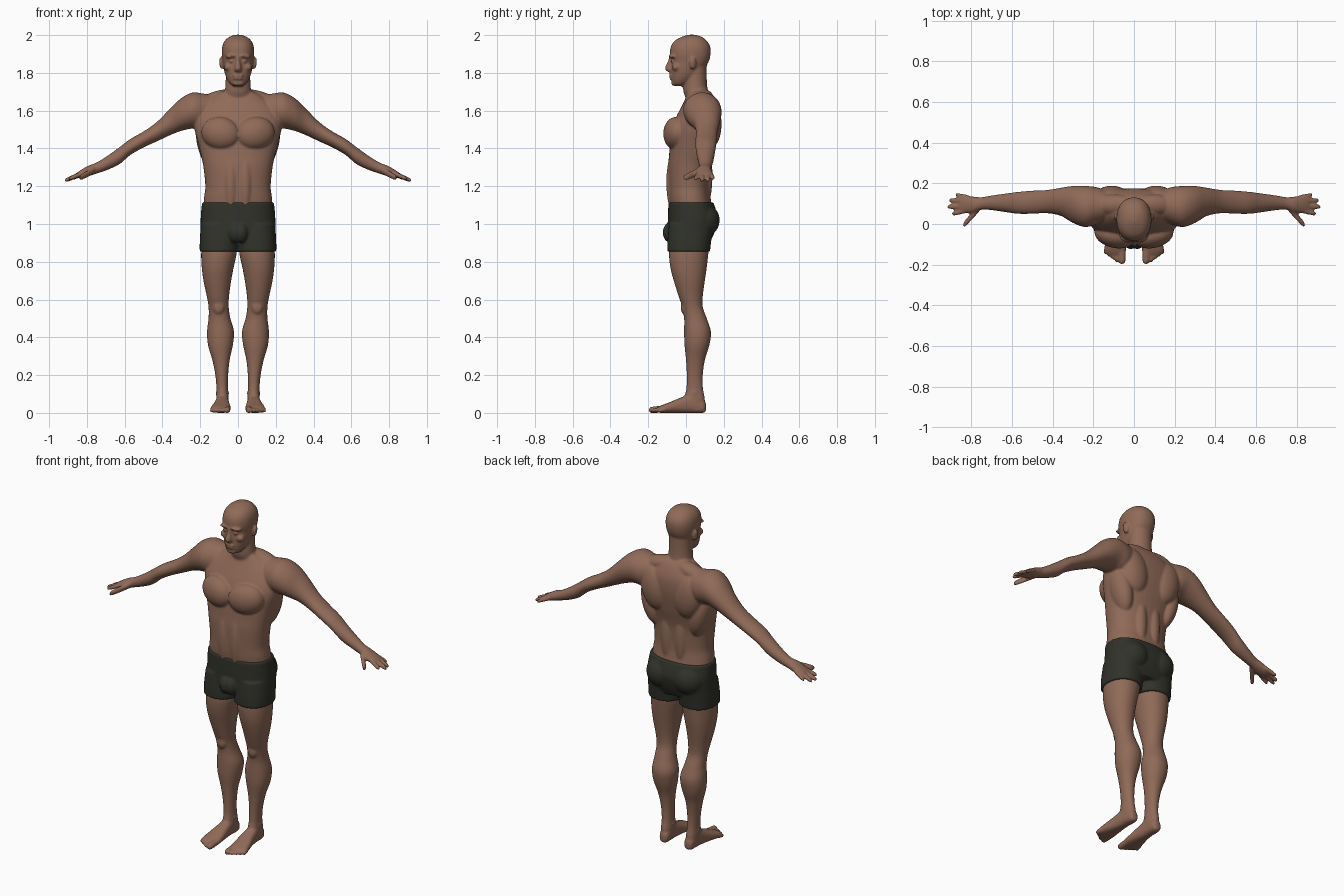
import bpy
import bmesh
import math
from mathutils import Matrix, Vector, Euler

default = bpy.data.objects.get("Cube")
if default:
    bpy.data.objects.remove(default)

SIDES = 40
STEPS = 5
UNIT = 0.01   # all measurements below are in hundredths


def material(name, colour):
    mat = bpy.data.materials.new(name)
    mat.use_nodes = True
    mat.diffuse_color = (*colour, 1)
    shader = mat.node_tree.nodes["Principled BSDF"]
    shader.inputs["Base Color"].default_value = (*colour, 1)
    shader.inputs["Roughness"].default_value = 0.7
    return mat


def place(axis, t, a, b, side):
    point = {"X": (t, a, b), "Y": (a, t, b), "Z": (a, b, t)}[axis]
    return Vector((point[0] * side, point[1], point[2])) * UNIT


def spline(rows):
    """Smooth the rows of a loft with a Catmull-Rom curve."""
    rows = [Vector(row) for row in rows]
    result = []
    for i in range(len(rows) - 1):
        p, q = rows[i], rows[i + 1]
        before = rows[max(i - 1, 0)]
        after = rows[min(i + 2, len(rows) - 1)]
        for k in range(STEPS):
            t = k / STEPS
            m, n = (q - before) / 2, (after - p) / 2
            result.append(p + m * t + (3 * (q - p) - 2 * m - n) * t ** 2
                          + (2 * (p - q) + m + n) * t ** 3)
    return result + [rows[-1]]


def loft(bm, axis, rows, sides=(1,), power=2.0):
    """Rows hold: position on axis, then low and high limits across it."""
    for side in sides:
        rings = []
        for t, a0, a1, b0, b1 in spline(rows):
            ring = []
            for k in range(SIDES):
                angle = math.tau * k / SIDES
                c, s = math.cos(angle), math.sin(angle)
                u = math.copysign(abs(c) ** (2 / power), c)
                v = math.copysign(abs(s) ** (2 / power), s)
                a = (a0 + a1) / 2 + u * (a1 - a0) / 2
                b = (b0 + b1) / 2 + v * (b1 - b0) / 2
                ring.append(bm.verts.new(place(axis, t, a, b, side)))
            rings.append(ring)
        for low, high in zip(rings, rings[1:]):
            for k in range(SIDES):
                j = (k + 1) % SIDES
                bm.faces.new((low[k], low[j], high[j], high[k]))
        bm.faces.new(rings[0])
        bm.faces.new(rings[-1])


def centred(bm, rows, power=2.0):
    """Upright loft that is symmetric: height, half width, front, back."""
    loft(bm, "Z", [(z, -w, w, f, b) for z, w, f, b in rows], (1,), power)


def blob(bm, centre, radii, tilt=0, turn=0):
    """Mirrored pair of muscle masses."""
    for side in (1, -1):
        spin = Euler((0, math.radians(tilt * side), math.radians(turn * side)))
        where = Vector((centre[0] * side, centre[1], centre[2])) * UNIT
        matrix = (Matrix.Translation(where) @ spin.to_matrix().to_4x4()
                  @ Matrix.Diagonal((*(Vector(radii) * UNIT), 1)))
        bmesh.ops.create_icosphere(bm, subdivisions=4, radius=1, matrix=matrix)


def digit(bm, axis, start, end, r):
    """Mirrored finger or toe with a rounded tip."""
    rows = []
    for t, scale in ((0, 1), (0.5, 1), (0.85, 0.9), (0.97, 0.6), (1, 0.2)):
        p = Vector(start).lerp(Vector(end), t)
        along, a, b = (p.x, p.y, p.z) if axis == "X" else (p.y, p.x, p.z)
        e = r * scale
        rows.append((along, a - e, a + e, b - e, b + e))
    loft(bm, axis, rows, (1, -1))


def finish(bm, name, mat, voxel, smoothing):
    """Fuse the overlapping masses into one smooth skin."""
    bmesh.ops.recalc_face_normals(bm, faces=bm.faces)
    mesh = bpy.data.meshes.new(name)
    bm.to_mesh(mesh)
    bm.free()
    mesh.materials.append(mat)
    obj = bpy.data.objects.new(name, mesh)
    bpy.context.collection.objects.link(obj)
    bpy.ops.object.select_all(action="DESELECT")
    obj.select_set(True)
    bpy.context.view_layer.objects.active = obj
    remesh = obj.modifiers.new("fuse", "REMESH")
    remesh.mode = "VOXEL"
    remesh.voxel_size = voxel
    smooth = obj.modifiers.new("soften", "SMOOTH")
    smooth.factor = 0.5
    smooth.iterations = smoothing
    for modifier in ("fuse", "soften"):
        bpy.ops.object.modifier_apply(modifier=modifier)
    bpy.ops.object.shade_smooth()


skin = material("brown skin", (0.28, 0.145, 0.098))
cloth = material("dark olive cloth", (0.03, 0.032, 0.023))
PAIR = (1, -1)
body = bmesh.new()

# Torso
centred(body, [(92, 17, -7, 11), (100, 18, -8, 15), (108, 18.3, -8.3, 14),
               (114, 18, -9, 13), (120, 17.3, -9.3, 12.5), (130, 18.3, -9.5, 13),
               (136, 19.5, -9, 14), (142, 21, -8.5, 15.5), (150, 23, -7.5, 17),
               (156, 23, -5.5, 17.5), (162, 20, -2.5, 17), (167, 14, 0, 15),
               (170, 9, 1, 13)], 2.3)
blob(body, (9.3, -5.5, 148), (10.3, 6.3, 8.6), -12, 12)   # chest
blob(body, (3.8, -6, 122), (4, 4.4, 17))                  # abdomen
blob(body, (11, 13, 153), (8.5, 5.8, 13), 12)             # shoulder blades
blob(body, (16, 8, 142), (5.5, 7, 14), 14)                # side of back
blob(body, (4.5, 10, 126), (4, 4, 18))                    # lower back
blob(body, (10, 9.5, 166.5), (11, 5, 4.2), 14)            # neck to shoulder

# Neck and head
centred(body, [(160, 9, 1, 14), (166, 8, 0, 13), (171, 6.9, -1.5, 11.5),
               (177, 6.5, -1, 11), (184, 6.5, 0, 11)])
centred(body, [(173, 2.5, -6, -1), (174.5, 4.5, -7.2, 1), (178, 6.4, -7.9, 6),
               (182, 7.5, -8, 9.5), (186, 8.1, -7.8, 12), (190, 8.6, -8.5, 13),
               (194, 8.3, -8, 12.8), (197, 7, -6, 11), (199, 4.7, -2.5, 8.5),
               (200.2, 1.5, 1, 5)], 2.2)
centred(body, [(189, 0.8, -9, -6), (186, 1.2, -9.7, -6), (182.3, 1.9, -11.2, -6),
               (180.5, 1.7, -9.5, -6)])                   # nose
blob(body, (3.7, -7.3, 188.8), (3.2, 1.7, 1), 5, 14)      # brow
blob(body, (5, -5.2, 183), (2.4, 2.2, 2))                 # cheek
blob(body, (3.3, -7, 186.2), (1.5, 1.1, 0.8))             # eyelid
blob(body, (0.8, -7.9, 178.6), (2, 1.1, 0.7))             # upper lip
blob(body, (0.8, -7.7, 177), (1.8, 1.1, 0.7))             # lower lip
blob(body, (0.8, -6.4, 174.6), (2, 1.4, 1.5))             # chin
blob(body, (8.9, 3.6, 185), (0.9, 1.9, 3.3), 8, 15)       # ear

# Arms and hands
loft(body, "X", [(10, 3, 15, 152, 168), (18, 0, 18, 150, 169),
                 (24, -1.5, 18.7, 150.5, 169.6), (30, 0.5, 18.7, 149.3, 166.7),
                 (36, 4, 17.8, 147, 161), (43, 5.3, 16.7, 143.7, 154),
                 (50, 5, 16.4, 140.5, 149), (57, 5, 15.8, 136.5, 145),
                 (63, 5.8, 15, 131.5, 140.5), (70, 6.8, 14, 128.3, 135.5),
                 (75, 7, 13.2, 126.6, 132.5), (79, 5.5, 13.5, 125.3, 131),
                 (83, 5.3, 13.9, 124.5, 128.7), (86, 6, 13.5, 124.3, 126.7)],
     PAIR)
digit(body, "X", (82, 6.7, 127), (89.5, 5, 123.8), 1.25)    # index finger
digit(body, "X", (82, 9, 127), (91.8, 8.4, 123), 1.3)       # middle finger
digit(body, "X", (82, 11.3, 127), (91, 11.6, 123), 1.25)    # ring finger
digit(body, "X", (81, 13, 127), (87.8, 14.4, 124), 1.15)    # little finger
digit(body, "X", (76, 8, 128.5), (84, -0.8, 124.3), 1.8)    # thumb

# Legs
loft(body, "Z", [(98, 1, 18, -7.5, 14), (90, 0.7, 19, -8.5, 12.5),
                 (84, 0.8, 19.5, -9, 11.8), (77, 2.3, 19.2, -8.3, 11),
                 (70, 3.6, 18.3, -6.5, 10), (62, 4.7, 16.6, -4, 8.9),
                 (56, 4.9, 15.6, -2, 8.9), (50, 4, 15.6, -1, 11),
                 (43, 2.1, 16.4, -1, 13.2), (36, 2.7, 15.9, -0.8, 12.4),
                 (28, 4.4, 13.6, 0, 10), (20, 5.2, 12, 0.4, 8.9),
                 (13, 5.3, 11.4, 0.2, 9), (7, 5, 11.5, -1, 10),
                 (1, 5.5, 11, 0, 9.5)], PAIR, 2.1)
blob(body, (10.2, -1, 56), (3, 1.8, 3.8))                 # kneecap
blob(body, (8.3, 4.5, 10.5), (3.6, 2, 2))                 # ankle bones

# Feet and toes
loft(body, "Y", [(10.6, 6.8, 9.5, 1, 5), (9, 5.3, 10.9, 0, 7), (3, 5, 11.6, 0, 10),
                 (-3, 4.5, 12.5, 0, 8), (-9, 3.9, 14, 0, 5.5),
                 (-13, 3.9, 14.4, 0, 4), (-15, 4.5, 13, 0.2, 3)], PAIR, 2.5)
digit(body, "Y", (5.8, -12, 2), (5.9, -19.7, 1.5), 1.8)
for i in range(4):
    digit(body, "Y", (8.2 + i * 1.7, -11, 1.8),
          (8.5 + i * 1.8, -18.7 + i * 1.3, 1.2), 1.25)

finish(body, "body", skin, 0.006, 5)

# Shorts
shorts = bmesh.new()
centred(shorts, [(111.5, 19, -9.3, 14.5), (106, 19.6, -9.5, 16.3),
                 (102, 19.8, -9.6, 16.8), (96, 20, -9.6, 15.3),
                 (91, 19.8, -9, 13)], 2.4)
loft(shorts, "Z", [(100, -1, 19.6, -9, 15), (92, -0.7, 20.2, -9.7, 13.5),
                   (85.3, -0.2, 20.3, -9.9, 12.7)], PAIR, 2.3)
blob(shorts, (8.7, 8, 102), (9.5, 9.8, 9.5))              # seat
blob(shorts, (1.5, -8, 95.5), (4, 4.3, 5.5))              # front pouch
finish(shorts, "shorts", cloth, 0.006, 4)
